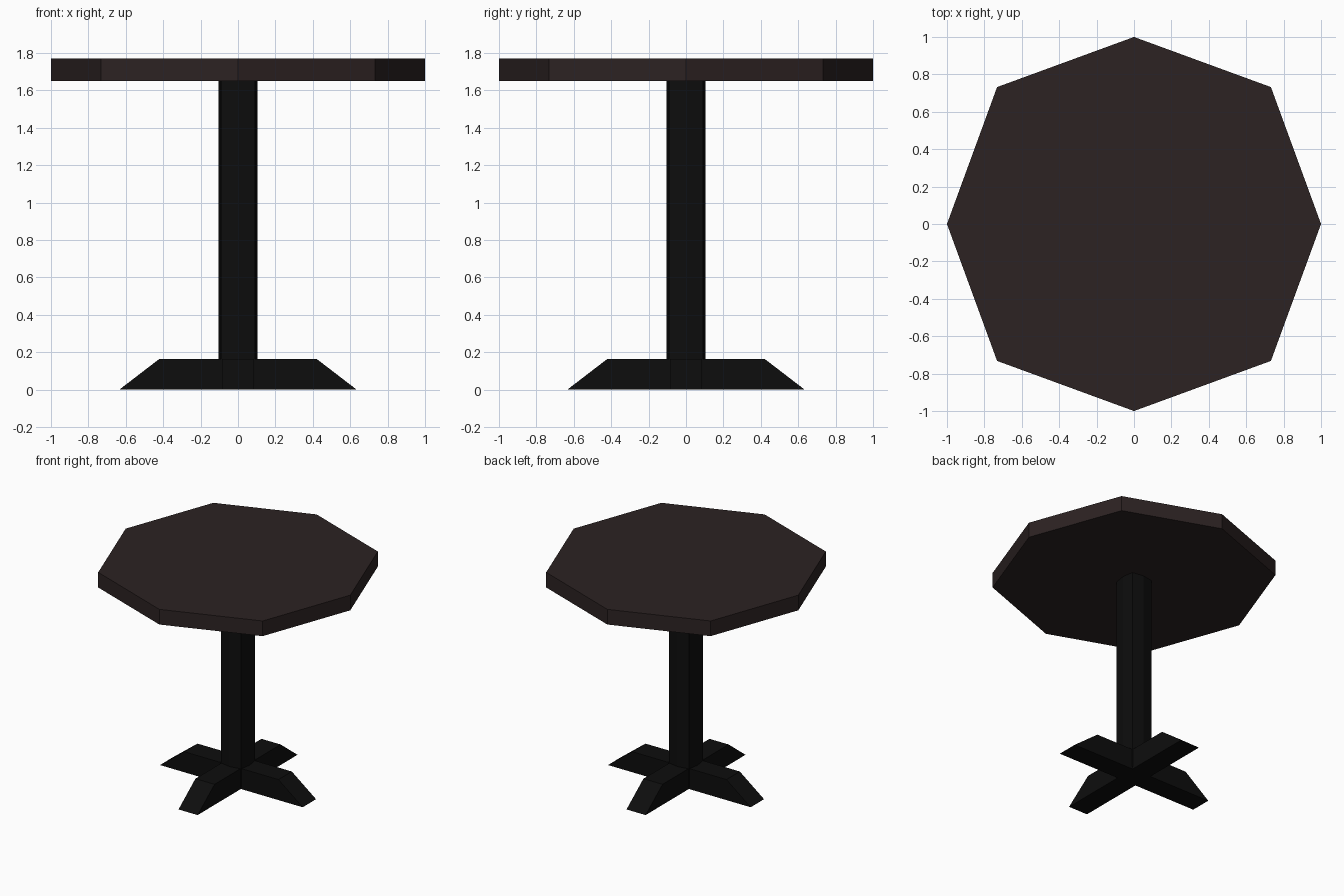
import bpy
import bmesh

cube = bpy.data.objects.get("Cube")
if cube:
    bpy.data.objects.remove(cube, do_unlink=True)


def material(name, color):
    mat = bpy.data.materials.new(name)
    mat.use_nodes = True
    mat.diffuse_color = color
    mat.node_tree.nodes["Principled BSDF"].inputs["Base Color"].default_value = color
    return mat


wood = material("dark brown wood", (0.025, 0.016, 0.016, 1))
iron = material("black iron", (0.004, 0.004, 0.004, 1))


def extrude_outline(name, points, offset, mat):
    """Flat-faced solid: an outline swept along an offset."""
    bm = bmesh.new()
    face = bm.faces.new([bm.verts.new(p) for p in points])
    swept = bmesh.ops.extrude_face_region(bm, geom=[face])["geom"]
    bmesh.ops.translate(bm, vec=offset,
                        verts=[v for v in swept if isinstance(v, bmesh.types.BMVert)])
    bmesh.ops.recalc_face_normals(bm, faces=bm.faces)
    mesh = bpy.data.meshes.new(name)
    bm.to_mesh(mesh)
    bm.free()
    mesh.materials.append(mat)
    obj = bpy.data.objects.new(name, mesh)
    bpy.context.collection.objects.link(obj)
    return obj


def octagon(axial, diagonal, z):
    """Eight corners, with separate reach along the axes and the diagonals."""
    a, d = axial, diagonal
    return [(x, y, z) for x, y in ((a, 0), (d, d), (0, a), (-d, d),
                                   (-a, 0), (-d, -d), (0, -a), (d, -d))]


# Table top and central column
extrude_outline("table_top", octagon(1.0, 0.732, 1.65), (0, 0, 0.122), wood)
extrude_outline("column", octagon(0.105, 0.09, 0.02), (0, 0, 1.63), iron)

# Two crossed feet with sloping ends
half_width = 0.085
profile = ((-0.635, 0), (0.635, 0), (0.42, 0.165), (-0.42, 0.165))
extrude_outline("foot_side_to_side", [(u, -half_width, z) for u, z in profile],
                (0, 2 * half_width, 0), iron)
extrude_outline("foot_front_to_back", [(-half_width, u, z) for u, z in profile],
                (2 * half_width, 0, 0), iron)
